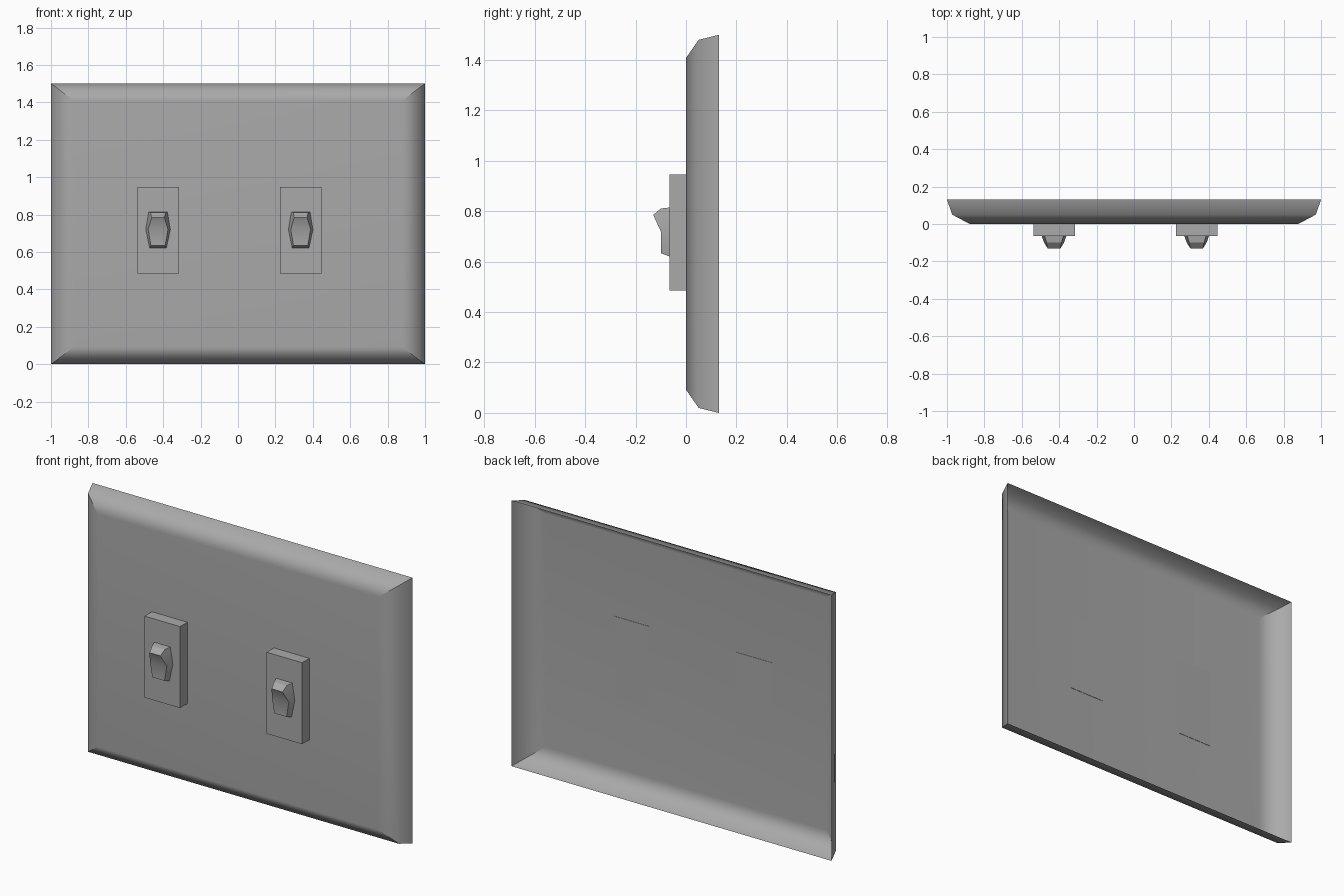
import bpy

cube = bpy.data.objects.get("Cube")
if cube:
    bpy.data.objects.remove(cube, do_unlink=True)

# Single grey plastic
grey = bpy.data.materials.new("grey plastic")
grey.use_nodes = True
colour = (0.4, 0.4, 0.4, 1)
grey.diffuse_color = colour
grey.node_tree.nodes["Principled BSDF"].inputs["Base Color"].default_value = colour


def make_object(name, verts, faces):
    mesh = bpy.data.meshes.new(name)
    mesh.from_pydata(verts, [], faces)
    mesh.materials.append(grey)
    obj = bpy.data.objects.new(name, mesh)
    bpy.context.collection.objects.link(obj)
    return obj


# Wall plate: a thin shell open at the back, lofted through three rectangles
HEIGHT = 1.5
rings = [(0.13, 1.0, 0.0), (0.05, 0.972, 0.02), (0.0, 0.878, 0.092)]  # y, half width, z inset
verts, faces = [], []
for y, half, inset in rings:
    low, high = inset, HEIGHT - inset
    verts += [(-half, y, low), (half, y, low), (half, y, high), (-half, y, high)]
for r in range(2):
    for i in range(4):
        a, b = r * 4 + i, r * 4 + (i + 1) % 4
        faces.append((a, b, b + 4, a + 4))
faces.append((8, 9, 10, 11))
plate = make_object("wall_plate", verts, faces)
plate.data.shade_smooth()
for edge in plate.data.edges:
    a, b = edge.vertices
    if abs(a - b) == 4:  # mitred corners stay crisp
        edge.use_edge_sharp = True
weighted = plate.modifiers.new("flat_front", "WEIGHTED_NORMAL")
weighted.keep_sharp = True


# Rectangular switch housing
def make_housing(name, cx):
    bpy.ops.mesh.primitive_cube_add(size=1, location=(cx, -0.0315, 0.716))
    obj = bpy.context.object
    obj.name = name
    obj.scale = (0.222, 0.067, 0.46)
    obj.data.materials.append(grey)


# Six-sided toggle with a raised ridge on its upper half
def make_toggle(name, cx):
    rows = [  # half width, y, z
        (0.045, -0.064, 0.62), (0.066, -0.064, 0.72), (0.05, -0.064, 0.815),
        (0.038, -0.10, 0.634), (0.053, -0.10, 0.72), (0.04, -0.10, 0.811),
        (0.034, -0.13, 0.785),
    ]
    pts = []
    for half, y, z in rows:
        pts += [(cx - half, y, z), (cx + half, y, z)]
    quads = [(0, 1, 7, 6), (4, 10, 11, 5),                # bottom and top walls
             (6, 7, 9, 8), (8, 9, 13, 12), (12, 13, 11, 10),  # front and ridge
             (0, 6, 8, 2), (2, 8, 10, 4),                 # left walls
             (1, 3, 9, 7), (3, 5, 11, 9),                 # right walls
             (8, 12, 10), (9, 11, 13),                    # ridge cheeks
             (0, 2, 4, 5, 3, 1)]
    obj = make_object(name, pts, quads)
    bpy.ops.object.select_all(action="DESELECT")
    obj.select_set(True)
    bpy.context.view_layer.objects.active = obj
    bpy.ops.object.shade_smooth_by_angle(angle=0.6)


for side, x in (("right", -0.4275), ("left", 0.335)):
    make_housing(side + "_switch_housing", x)
    make_toggle(side + "_switch_toggle", x)
